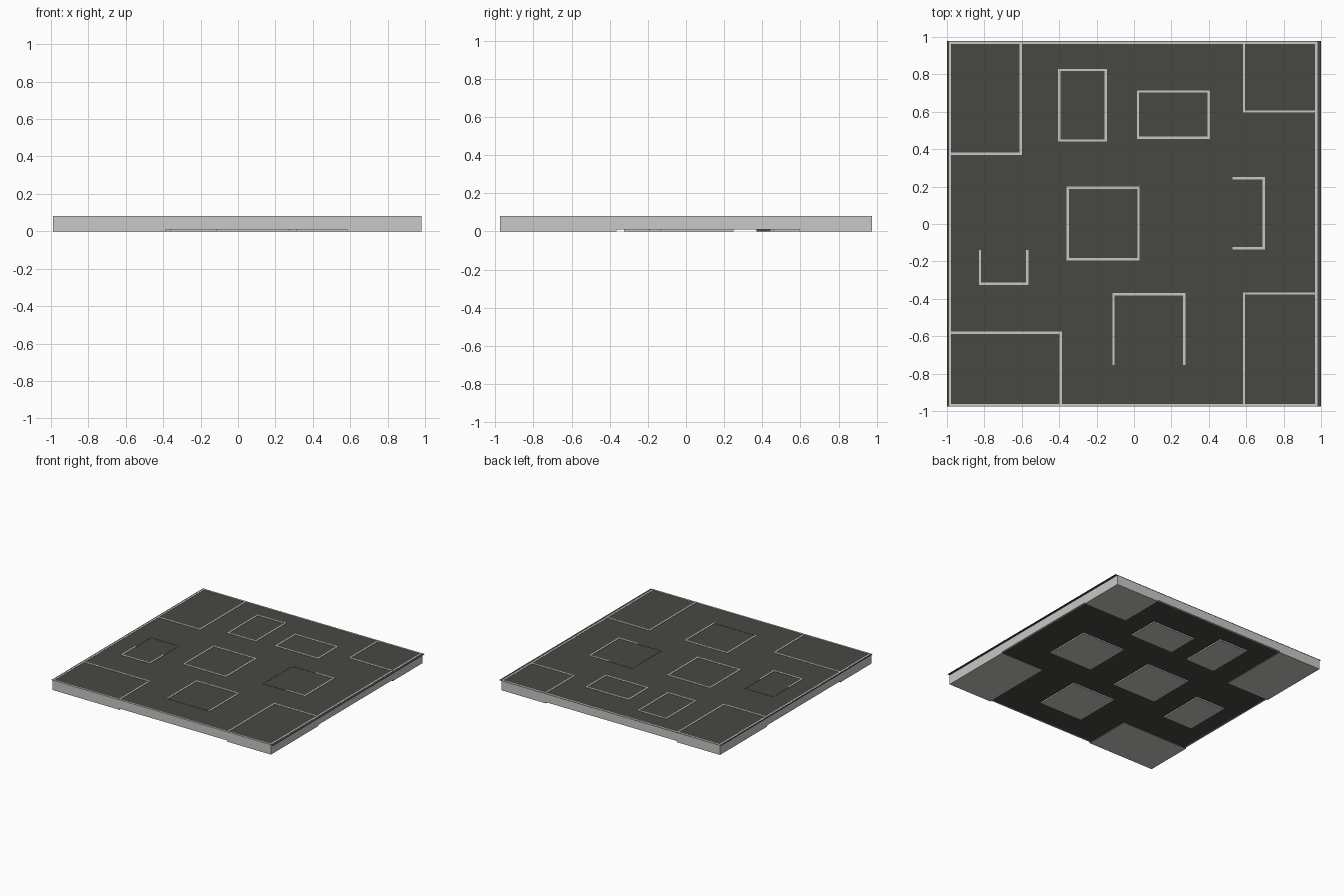
import bpy, bmesh
from mathutils import Vector

if "Cube" in bpy.data.objects:
    bpy.data.objects.remove(bpy.data.objects["Cube"])


def material(name, rgb):
    m = bpy.data.materials.new(name)
    m.diffuse_color = (*rgb, 1)
    m.use_nodes = True
    m.node_tree.nodes["Principled BSDF"].inputs["Base Color"].default_value = m.diffuse_color
    return m


LIGHT = material("light grey", (0.58, 0.58, 0.57))
DARK = material("charcoal", (0.064, 0.064, 0.055))
TOP, RIM, DECK = 0.082, 0.081, 0.0795   # edging, wall and deck heights
UNDER = 0.01                            # underside of the deck
W = 0.012                               # edging width


def boxes(name, items, mat, rule=None):
    """One object made of boxes (x0, x1, y0, y1, z0, z1)."""
    bm = bmesh.new()
    for x0, x1, y0, y1, z0, z1 in items:
        geo = bmesh.ops.create_cube(bm, size=1)
        for v in geo["verts"]:
            v.co = Vector(((x0 + x1) / 2 + v.co.x * (x1 - x0),
                           (y0 + y1) / 2 + v.co.y * (y1 - y0),
                           (z0 + z1) / 2 + v.co.z * (z1 - z0)))
    bm.normal_update()
    me = bpy.data.meshes.new(name)
    me.materials.append(mat)
    if rule:
        me.materials.append(DARK)
        for f in bm.faces:
            f.material_index = int(rule(f))
    bm.to_mesh(me)
    bm.free()
    ob = bpy.data.objects.new(name, me)
    bpy.context.collection.objects.link(ob)
    return ob


def ring(x0, x1, y0, y1, z0, z1, sides="LRBT"):
    """Boxes along the chosen sides of a rectangle."""
    s = {"L": (x0, x0 + W, y0, y1, z0, z1), "R": (x1 - W, x1, y0, y1, z0, z1),
         "B": (x0 + W, x1 - W, y0, y0 + W, z0, z1),
         "T": (x0 + W, x1 - W, y1 - W, y1, z0, z1)}
    return [s[k] for k in sides]


X0, X1, Y0, Y1 = -0.99, 0.98, -0.975, 0.975

# Deck slab with a thin overhanging cover
boxes("deck_slab", [(X0 + W, X1 - W, Y0 + W, Y1 - W, UNDER, DECK - 0.001)], DARK)
boxes("deck_cover", [(-1, 1, Y0, Y1 + 0.003, DECK - 0.001, DECK)], DARK)

# Light perimeter wall, poking slightly above the deck
boxes("outer_wall", ring(X0, X1, Y0, Y1, UNDER, RIM), LIGHT)

# Corner blocks: light outside and below, dark on the sides facing the middle
corners = {"back_left": (X0, -0.6, 0.37, Y1, "RB"),
           "back_right": (0.582, X1, 0.595, Y1, "LB"),
           "front_left": (X0, -0.385, Y0, -0.575, "RT"),
           "front_right": (0.582, X1, Y0, -0.365, "LT")}


def faces_middle(f):
    c = f.calc_center_median()
    return abs(f.normal.z) < 0.5 and f.normal.dot(Vector((c.x, c.y, 0))) < 0 \
        or f.normal.z > 0.5


for name, (x0, x1, y0, y1, sides) in corners.items():
    boxes("corner_block_" + name, [(x0, x1, y0, y1, 0, UNDER + 0.002)],
          LIGHT, faces_middle)
    boxes("corner_edging_" + name, ring(x0, x1, y0, y1, DECK - 0.002, TOP, sides), LIGHT)
    # outer skirt dropping from the wall to the ground
    outer = "".join(s for s in "LRBT" if s not in sides)
    boxes("corner_skirt_" + name, ring(x0, x1, y0, y1, 0, UNDER, outer), LIGHT)

# Inner panels: light pad underneath, edging on top.
# Each row: x0, x1, y0, y1, then the rectangle covered by light edging and its sides.
panels = {
    "back_left": ((-0.405, -0.145, 0.44, 0.83), None, "LRBT"),
    "back_right": ((0.015, 0.405, 0.455, 0.715), None, "LRBT"),
    "centre": ((-0.36, 0.03, -0.195, 0.2), None, "LRBT"),
    "right": ((0.31, 0.70, -0.135, 0.25), (0.515, 0.70, -0.135, 0.25), "RBT"),
    "left": ((-0.83, -0.565, -0.325, 0.06), (-0.83, -0.565, -0.325, -0.14), "LRB"),
    "front": ((-0.115, 0.275, -0.755, -0.37), None, "LRT"),
}
for name, (rect, lit, sides) in panels.items():
    boxes("panel_pad_" + name, [(*rect, 0, UNDER + 0.002)], LIGHT)
    boxes("panel_edging_" + name, ring(*(lit or rect), DECK - 0.002, TOP, sides), LIGHT)
    if sides != "LRBT":
        boxes("panel_dark_edging_" + name, ring(*rect, DECK - 0.002, TOP - 0.001), DARK)
